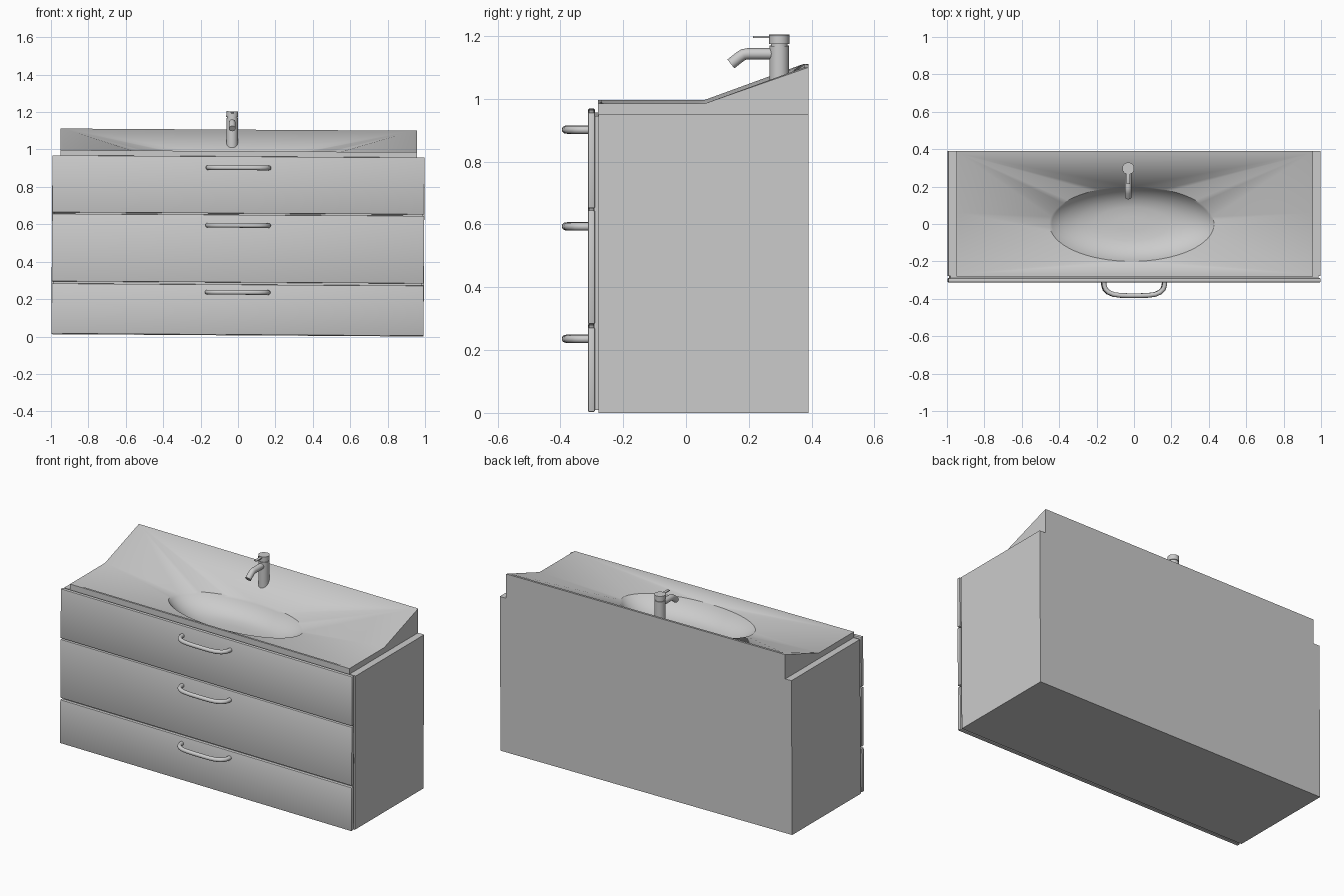
import bpy, bmesh, math
from mathutils import Matrix, Vector

if "Cube" in bpy.data.objects:
    bpy.data.objects.remove(bpy.data.objects["Cube"])

parts = []


def finish(name, bm):
    bmesh.ops.recalc_face_normals(bm, faces=bm.faces)
    me = bpy.data.meshes.new(name)
    bm.to_mesh(me)
    bm.free()
    ob = bpy.data.objects.new(name, me)
    bpy.context.collection.objects.link(ob)
    parts.append(ob)
    return ob


def box(name, x0, x1, y0, y1, z0, z1, bevel=0.0, open_top=0.0):
    bm = bmesh.new()
    bmesh.ops.create_cube(bm, size=1)
    for v in bm.verts:
        v.co = ((x0 + x1) / 2 + v.co.x * (x1 - x0),
                (y0 + y1) / 2 + v.co.y * (y1 - y0),
                (z0 + z1) / 2 + v.co.z * (z1 - z0))
    if open_top:
        top = max(bm.faces, key=lambda f: f.calc_center_median().z)
        bmesh.ops.inset_region(bm, faces=[top], thickness=open_top)
        bmesh.ops.delete(bm, geom=[top], context='FACES')
    if bevel:
        bmesh.ops.bevel(bm, geom=bm.edges[:], offset=bevel, segments=2,
                        profile=0.5, affect='EDGES')
    return finish(name, bm)


def tube(name, points, radius, sides=16):
    """Round bar swept along a path lying in a plane."""
    bm = bmesh.new()
    pts = [Vector(p) for p in points]
    normal = (pts[1] - pts[0]).cross(pts[-1] - pts[0]).normalized()
    rings = []
    for i, p in enumerate(pts):
        t = (pts[min(i + 1, len(pts) - 1)] - pts[max(i - 1, 0)]).normalized()
        side = normal.cross(t)
        rings.append([bm.verts.new(p + radius * (math.cos(a) * normal + math.sin(a) * side))
                      for a in (2 * math.pi * k / sides for k in range(sides))])
    for a, b in zip(rings, rings[1:]):
        for k in range(sides):
            n = (k + 1) % sides
            bm.faces.new((a[k], a[n], b[n], b[k]))
    bm.faces.new(rings[0])
    bm.faces.new(rings[-1])
    return finish(name, bm)


def cylinder(name, x, y, z0, z1, r):
    bm = bmesh.new()
    bmesh.ops.create_cone(bm, cap_ends=True, segments=32, radius1=r, radius2=r, depth=z1 - z0,
                          matrix=Matrix.Translation((x, y, (z0 + z1) / 2)))
    return finish(name, bm)


def basin():
    """Raised-back washbasin: outer wall, rim, sloping deck and oval bowl."""
    bm = bmesh.new()

    def loop(w, yf, yb, zf, zb):
        return [bm.verts.new(c) for c in (
            (-w, yf, zf), (w, yf, zf), (w, 0.06, zf),
            (w, yb, zb), (-w, yb, zb), (-w, 0.06, zf))]
    base = loop(0.953, -0.28, 0.39, 0.945, 0.945)
    outer = loop(0.953, -0.28, 0.39, 0.985, 1.10)
    inner = loop(0.935, -0.268, 0.376, 0.985, 1.10)
    for a, b in ((base, outer), (outer, inner)):
        for k in range(6):
            n = (k + 1) % 6
            bm.faces.new((a[k], a[n], b[n], b[k]))
    # Oval rings going down to the bowl floor
    count = 64
    rings = []
    for r in (1, 0.97, 0.92, 0.82, 0.65, 0.45, 0.2):
        rings.append([bm.verts.new((-0.015 + 0.44 * r * math.cos(a), 0.2 * r * math.sin(a),
                                    0.945 - 0.095 * (1 - r ** 4)))
                      for a in (2 * math.pi * k / count - math.pi for k in range(count))])
    for a, b in zip(rings, rings[1:]):
        for k in range(count):
            n = (k + 1) % count
            bm.faces.new((a[k], a[n], b[n], b[k]))
    bm.faces.new(rings[-1])
    # Deck: each rim corner fans out to its part of the oval
    starts = [2, 16, 30, 34, 48, 62]
    oval = rings[0]
    for c in range(6):
        end = starts[(c + 1) % 6] + (count if c == 5 else 0)
        for k in range(starts[c], end):
            bm.faces.new((inner[c], oval[k % count], oval[(k + 1) % count]))
        bm.faces.new((inner[c], inner[(c + 1) % 6], oval[end % count]))
    return finish("basin", bm)


# Cabinet with recessed front panel
W = 0.995
box("cabinet", -W, W, -0.278, 0.39, 0, 0.95, open_top=0.06)
box("front_panel", -W + 0.01, W - 0.01, -0.293, -0.276, 0.01, 0.945)
basin()

# Drawer fronts and their bow handles
for i, (z0, z1, zh) in enumerate(((0.003, 0.272, 0.23), (0.283, 0.645, 0.588), (0.652, 0.957, 0.896))):
    box(f"drawer_front_{i + 1}", -W, W, -0.312, -0.29, z0, z1, bevel=0.004)
    half = [(0.163, -0.305), (0.162, -0.325), (0.155, -0.348), (0.138, -0.365),
            (0.11, -0.377), (0.07, -0.382), (0.03, -0.383)]
    path = [(-x, y, zh) for x, y in half] + [(x, y, zh) for x, y in reversed(half)]
    tube(f"handle_{i + 1}", path, 0.0125)

# Tap
TX, TY = -0.035, 0.297
cylinder("tap_body", TX, TY, 0.94, 1.163, 0.031)
cylinder("tap_neck", TX, TY, 1.16, 1.172, 0.027)
cylinder("tap_cap", TX, TY, 1.168, 1.198, 0.032)
tube("tap_spout", [(TX, 0.295, 1.137), (TX, 0.195, 1.137), (TX, 0.183, 1.135),
                   (TX, 0.172, 1.128), (TX, 0.143, 1.105)], 0.018)
box("tap_lever", TX - 0.009, TX + 0.009, 0.213, 0.29, 1.187, 1.194, bevel=0.002)

# Slight sideways lean of the whole unit, resting on its right edge
lean = Matrix.Translation((-0.003, 0, 0.006)) @ Matrix.Rotation(math.radians(0.35), 4, 'Y')
for ob in parts:
    ob.data.transform(lean)
    ob.select_set(True)
bpy.context.view_layer.objects.active = parts[0]
bpy.ops.object.shade_smooth_by_angle(angle=math.radians(35))
